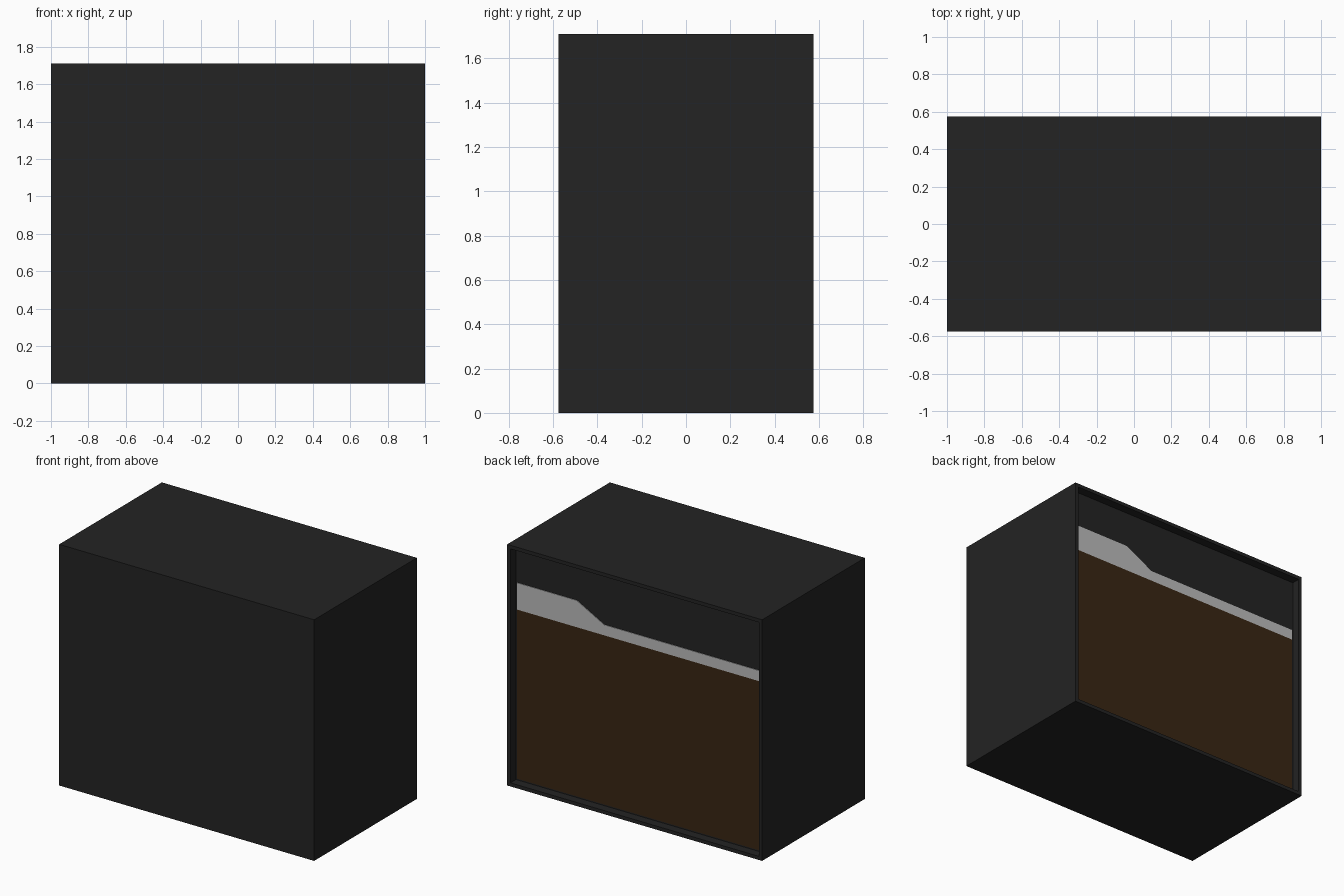
import bpy, bmesh

if "Cube" in bpy.data.objects:
    bpy.data.objects.remove(bpy.data.objects["Cube"])

W, D, H = 2.0, 1.15, 1.71      # overall size
RIM, DEPTH = 0.036, 0.062      # rim width and recess depth on the back


def material(name, rgb):
    m = bpy.data.materials.new(name)
    m.diffuse_color = (*rgb, 1.0)
    m.use_nodes = True
    m.node_tree.nodes["Principled BSDF"].inputs["Base Color"].default_value = m.diffuse_color
    return m


black = material("charcoal black", (0.017, 0.017, 0.017))
brown = material("dark brown", (0.041, 0.019, 0.0065))
grey = material("light grey", (0.50, 0.50, 0.50))


def finish(bm, name, mat):
    bmesh.ops.recalc_face_normals(bm, faces=bm.faces[:])
    me = bpy.data.meshes.new(name)
    bm.to_mesh(me)
    bm.free()
    me.materials.append(mat)
    ob = bpy.data.objects.new(name, me)
    bpy.context.collection.objects.link(ob)
    return ob


def plate(name, outline, mat, y, thick=0.004):
    """Thin plate from an x/z outline, growing towards +y."""
    bm = bmesh.new()
    face = bm.faces.new([bm.verts.new((x, y, z)) for x, z in outline])
    out = bmesh.ops.extrude_face_region(bm, geom=[face])
    for v in out["geom"]:
        if isinstance(v, bmesh.types.BMVert):
            v.co.y += thick
    return finish(bm, name, mat)


# Cabinet: a box with a shallow rimmed recess in its back
bm = bmesh.new()
bmesh.ops.create_cube(bm, size=1)
for v in bm.verts:
    v.co = (v.co.x * W, v.co.y * D, (v.co.z + 0.5) * H)
bm.normal_update()
back = max(bm.faces, key=lambda f: f.normal.y)
bmesh.ops.inset_region(bm, faces=[back], thickness=RIM)
out = bmesh.ops.extrude_discrete_faces(bm, faces=[back])
for v in out["faces"][0].verts:
    v.co.y -= DEPTH
finish(bm, "cabinet", black)

# Recess panels: brown lower field and stepped grey band
y = D / 2 - DEPTH
e = W / 2 - RIM
plate("lower_panel", [(-e, RIM), (e, RIM), (e, 1.235), (-e, 1.235)], brown, y)
plate("stepped_band", [(-e, 1.235), (e, 1.235), (e, 1.425), (0.495, 1.425),
                       (0.28, 1.31), (-e, 1.31)], grey, y)
